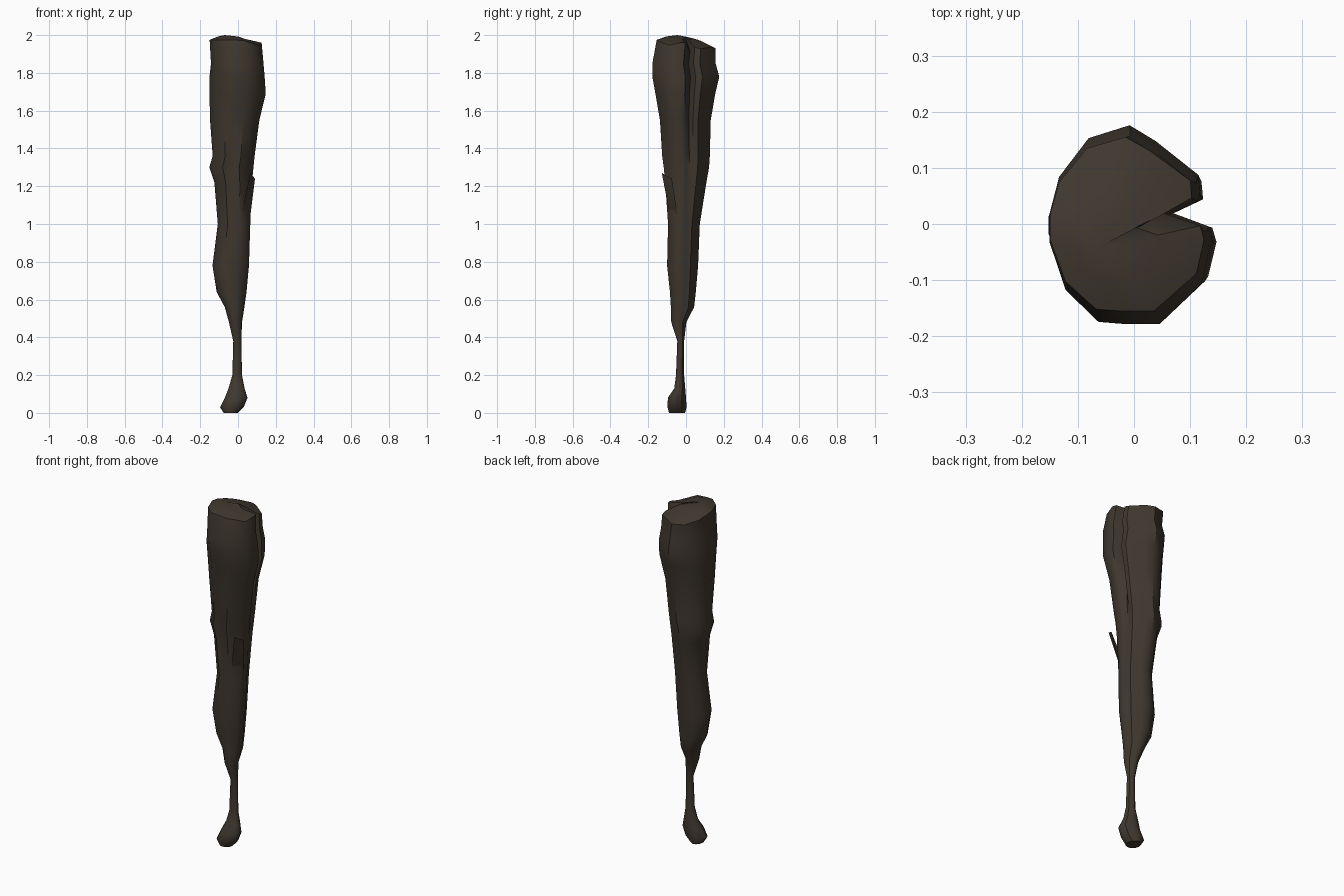
import bpy, bmesh
from mathutils import Vector

if "Cube" in bpy.data.objects:
    bpy.data.objects.remove(bpy.data.objects["Cube"])

wood = bpy.data.materials.new("dark wood")
wood.diffuse_color = (0.050, 0.039, 0.028, 1)
wood.use_nodes = True
wood.node_tree.nodes["Principled BSDF"].inputs["Base Color"].default_value = wood.diffuse_color

# Lumpy cross-section, counter-clockwise, in a -1..1 box
PROFILE = [(-.02, 1), (.3, .84), (.82, .5), (.84, .3), (.72, .14), (.95, -.02),
           (1, -.18), (.9, -.57), (.35, -1), (-.1, -1), (-.4, -.98), (-.8, -.66),
           (-1, -.17), (-1, .1), (-.88, .48), (-.52, .87)]
GROOVE, CREASE = 4, 9

# Height, x min, x max, y min, y max
RINGS = [(0.00, -.075, .000, -.090, -.005), (.03, -.095, .030, -.098, .003),
         (0.08, -.070, .050, -.096, .000), (.13, -.050, .035, -.062, -.004),
         (0.20, -.030, .021, -.053, -.010), (.38, -.025, .018, -.046, -.010),
         (0.48, -.048, .021, -.078, .002), (.56, -.070, .034, -.080, .043),
         (0.64, -.113, .045, -.085, .052), (.78, -.135, .058, -.100, .064),
         (1.00, -.107, .065, -.095, .073), (1.22, -.125, .074, -.110, .108),
         (1.30, -.152, .082, -.118, .122), (1.36, -.134, .088, -.126, .126),
         (1.55, -.148, .113, -.138, .131), (1.69, -.151, .147, -.162, .155),
         (1.78, -.151, .141, -.178, .176), (1.85, -.143, .135, -.178, .157)]


def finish(name, bm, angle):
    bmesh.ops.recalc_face_normals(bm, faces=bm.faces)
    mesh = bpy.data.meshes.new(name)
    bm.to_mesh(mesh)
    bm.free()
    mesh.materials.append(wood)
    ob = bpy.data.objects.new(name, mesh)
    bpy.context.collection.objects.link(ob)
    bpy.ops.object.select_all(action='DESELECT')
    ob.select_set(True)
    bpy.context.view_layer.objects.active = ob
    bpy.ops.object.shade_smooth_by_angle(angle=angle)


def outline(z, x0, x1, y0, y1):
    cx, cy, rx, ry = (x0 + x1) / 2, (y0 + y1) / 2, (x1 - x0) / 2, (y1 - y0) / 2
    pts = []
    for i, (u, v) in enumerate(PROFILE):
        if i == GROOVE:      # split in the side, deeper toward the top
            u = .93 - .5 * min(1, max(0, (z - 1.15) / .6))
        if i == CREASE and .85 < z < 1.45:
            v = -.88
        pts.append(Vector((cx + rx * u, cy + ry * v, z)))
    return pts


def rim_height(p):
    return 1.975 - .32 * max(0, p.x - .02) - .28 * max(0, p.y)


# Club body
bm = bmesh.new()
loops = [[bm.verts.new(p) for p in outline(*r)] for r in RINGS]

# Broken, uneven top rim and a shallow domed end
rim = outline(1.95, -.15, .125, -.155, .155)
for i, p in enumerate(rim):
    p.z = rim_height(p)
    if i in (5, 6):
        p.z = 1.96
    if i == GROOVE:
        p.z = 1.915
loops.append([bm.verts.new(p) for p in rim])
middle = Vector((-.05, -.04, 0))
inner = []
for p in rim:
    q = middle.lerp(p, .55)
    q.z = rim_height(q) + .018 - .2 * max(0, q.x)
    inner.append(bm.verts.new(q))
loops.append(inner)

n = len(PROFILE)
for a, b in zip(loops, loops[1:]):
    for i in range(n):
        j = (i + 1) % n
        bm.faces.new((a[i], a[j], b[j], b[i]))
bm.faces.new(loops[0])
peak = bm.verts.new((-.07, -.045, 2.0))
for i in range(n):
    bm.faces.new((inner[i], inner[(i + 1) % n], peak))
finish("club_body", bm, .75)

# Splinter peeling off the front right edge
bm = bmesh.new()
a, b, c, d, e = [bm.verts.new(p) for p in (
    (.065, -.128, 1.27), (.090, -.075, 1.24), (.022, -.090, 1.07),
    (.066, -.045, 1.05), (.045, -.060, 1.12))]
for f in ((a, b, d), (a, d, c), (a, e, b), (b, e, d), (d, e, c), (c, e, a)):
    bm.faces.new(f)
finish("splinter", bm, .5)
